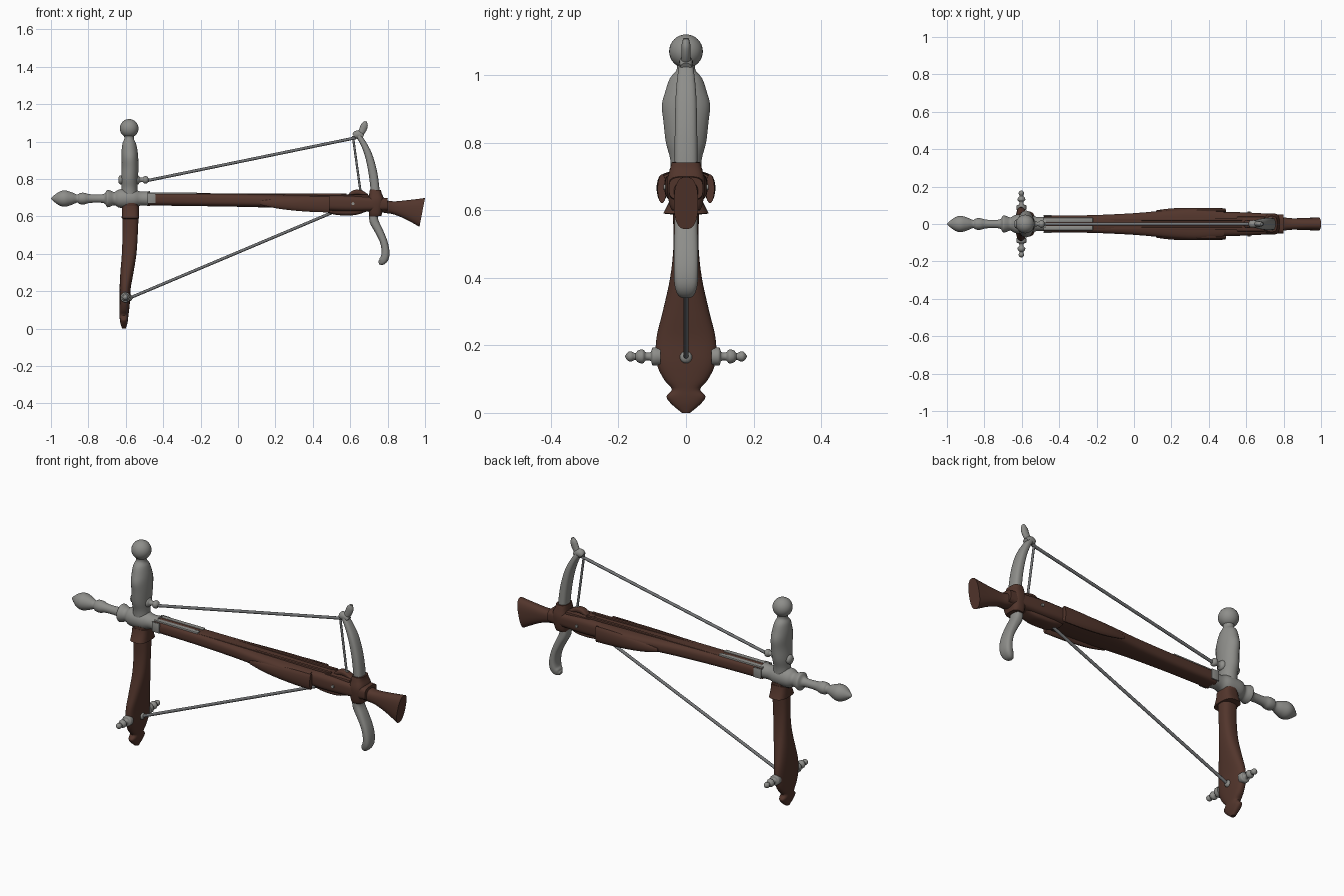
import bpy, bmesh, math
from mathutils import Vector, Matrix


def material(name, rgb):
    m = bpy.data.materials.new(name)
    m.diffuse_color = (*rgb, 1)
    return m


WOOD = material("dark wood", (0.085, 0.036, 0.025))
STEEL = material("grey steel", (0.27, 0.27, 0.255))
CORD = material("dark grey cord", (0.17, 0.175, 0.18))


def finish(bm, name, mat):
    bmesh.ops.recalc_face_normals(bm, faces=bm.faces)
    me = bpy.data.meshes.new(name)
    bm.to_mesh(me)
    bm.free()
    me.materials.append(mat)
    me.shade_smooth()
    me.set_sharp_from_angle(angle=math.radians(38))
    ob = bpy.data.objects.new(name, me)
    bpy.context.collection.objects.link(ob)
    return ob


def spline(pts, steps):
    """Catmull-Rom through the stations."""
    p = [Vector(q) for q in pts]
    out = []
    for i in range(len(p) - 1):
        a, b, c, d = p[max(i - 1, 0)], p[i], p[i + 1], p[min(i + 2, len(p) - 1)]
        for k in range(steps):
            t = k / steps
            out.append(0.5 * (2 * b + (c - a) * t + (2 * a - 5 * b + 4 * c - d) * t * t
                              + (3 * b - a - 3 * c + d) * t ** 3))
    return out + [p[-1]]


def loft(name, pts, mat, power=2, n=20, steps=4, y=0, matrix=None):
    """Superellipse sections (x, z, half width in y, half thickness) along a path in xz."""
    st = spline(pts, steps)
    bm = bmesh.new()
    rings = []
    for i, s in enumerate(st):
        a, b = st[max(i - 1, 0)], st[min(i + 1, len(st) - 1)]
        t = Vector((b[0] - a[0], 0, b[1] - a[1])).normalized()
        nrm = Vector((-t.z, 0, t.x))
        ring = []
        for k in range(n):
            ang = 2 * math.pi * (k + 0.5) / n
            c, d = math.cos(ang), math.sin(ang)
            u = math.copysign(abs(c) ** (2 / power), c) * max(s[2], 0.001)
            v = math.copysign(abs(d) ** (2 / power), d) * max(s[3], 0.001)
            ring.append(bm.verts.new(Vector((s[0], y + u, s[1])) + nrm * v))
        rings.append(ring)
    for r, q in zip(rings, rings[1:]):
        for k in range(n):
            bm.faces.new((r[k], r[(k + 1) % n], q[(k + 1) % n], q[k]))
    bm.faces.new(rings[0])
    bm.faces.new(rings[-1])
    if matrix:
        bmesh.ops.transform(bm, matrix=matrix, verts=bm.verts)
    return finish(bm, name, mat)


def lathe(name, prof, z, mat, **kw):
    """Turned part along x from (x, radius) pairs."""
    return loft(name, [(x, z, r, r) for x, r in prof], mat, **kw)


def box(name, x0, x1, hy, z0, z1, mat, y=0, bevel=0.006):
    bm = bmesh.new()
    bmesh.ops.create_cube(bm, size=1)
    for v in bm.verts:
        v.co = ((x0 + x1) / 2 + v.co.x * (x1 - x0), y + v.co.y * 2 * hy,
                (z0 + z1) / 2 + v.co.z * (z1 - z0))
    bmesh.ops.bevel(bm, geom=bm.edges[:], offset=bevel, segments=2, affect='EDGES', profile=0.5)
    return finish(bm, name, mat)


def cord(name, a, b, r=0.008):
    loft(name, [(*a, r, r), (*b, r, r)], CORD, n=10, steps=1)


# Turned front finial and mount
lathe("front_finial", [(-1, .002), (-.985, .016), (-.955, .037), (-.925, .044), (-.89, .034),
                       (-.86, .022), (-.845, .03), (-.82, .031), (-.795, .024), (-.75, .022),
                       (-.715, .026), (-.70, .046), (-.685, .044), (-.66, .036), (-.63, .05),
                       (-.56, .05), (-.52, .038), (-.47, .04)], .695, STEEL, n=24)

# Upper upright with ball head
loft("upper_post", [(-.58, .69, .045, .045), (-.58, .75, .047, .042), (-.58, .80, .06, .045),
                    (-.577, .86, .067, .045), (-.578, .91, .072, .045), (-.58, .95, .062, .043),
                    (-.582, .99, .048, .036), (-.582, 1.015, .028, .026),
                    (-.582, 1.04, .03, .03)], STEEL, n=24)
bm = bmesh.new()
bmesh.ops.create_uvsphere(bm, u_segments=24, v_segments=16, radius=.05,
                          matrix=Matrix.Translation((-.582, 0, 1.07)))
finish(bm, "ball_head", STEEL)
lathe("upper_cord_peg", [(-.64, .012), (-.63, .024), (-.60, .024), (-.54, .026), (-.525, .014),
                         (-.51, .012), (-.50, .02), (-.485, .018), (-.476, .004)], .795, STEEL)

# Lower wooden grip, wide paddle toward the bottom
loft("lower_grip", [(-.575, .67, .045, .042), (-.575, .60, .04, .043), (-.577, .50, .037, .041),
                    (-.582, .40, .047, .039), (-.594, .30, .069, .035), (-.603, .22, .088, .03),
                    (-.605, .15, .088, .028), (-.608, .10, .066, .026), (-.61, .07, .042, .024),
                    (-.61, .048, .058, .022), (-.61, .025, .042, .018), (-.61, 0, .012, .01)],
     WOOD, power=2.6, n=28)
loft("grip_collar", [(-.575, .655, .045, .045), (-.575, .625, .05, .046),
                     (-.575, .59, .068, .047), (-.575, .587, .04, .04)], WOOD, power=3, n=28, steps=1)

# Side pegs near the bottom of the grip
for s in (1, -1):
    lathe("side_peg", [(.075, .026), (.098, .027), (.104, .014), (.118, .012), (.128, .021),
                       (.142, .018), (.15, .01), (.162, .015), (.172, .013), (.18, .002)], 0, STEEL,
          n=16, matrix=Matrix.Translation((-.602, 0, .167)) @ Matrix.Rotation(s * math.pi / 2, 4, 'Z'))
lathe("lower_cord_stud", [(-.61, .02), (-.575, .018), (-.565, .006)], .165, STEEL, n=12)

# Main stock
loft("stock", [(-.48, .692, .046, .034), (-.25, .69, .047, .035), (0, .686, .058, .035),
               (.22, .681, .078, .036), (.35, .677, .084, .038), (.48, .673, .076, .040)],
     WOOD, power=3, n=28)
loft("stock_rear", [(.47, .671, .064, .042), (.60, .668, .062, .044), (.80, .664, .05, .034)],
     WOOD, power=3.5, n=28)
for s in (1, -1):
    loft("side_cheek", [(.12, .672, .003, .01), (.22, .668, .014, .028), (.36, .665, .016, .040),
                        (.49, .663, .013, .043)], WOOD, n=16, y=s * .071)
    box("top_rail", -.46, .58, .008, .708, .722, WOOD, y=s * .025, bevel=.003)
    box("front_plate", -.485, -.22, .012, .712, .728, STEEL, y=s * .022, bevel=.003)
    box("side_strap", -.485, -.44, .004, .668, .722, STEEL, y=s * .045, bevel=.003)

# Lock under the stock, pin, and cord catch on top
loft("lock_plate", [(.47, .635, .035, .012), (.53, .625, .042, .018), (.62, .624, .042, .018),
                    (.68, .638, .035, .014)], WOOD, power=3)
box("cord_rest", .55, .70, .04, .695, .716, WOOD)
loft("cord_catch", [(.59, .71, .018, .006), (.62, .727, .02, .013), (.655, .727, .02, .013),
                    (.69, .71, .02, .01)], WOOD, power=3)
box("catch_hook", .635, .665, .009, .715, .742, STEEL, bevel=.004)
lathe("lock_pin", [(-.067, .008), (.067, .008)], 0, STEEL, steps=1, n=12,
      matrix=Matrix.Translation((.615, 0, .668)) @ Matrix.Rotation(math.pi / 2, 4, 'Z'))
lathe("lower_cord_ring", [(.50, .008), (.51, .016), (.53, .016), (.545, .006)], .628, STEEL, n=12)

# Limb socket and flared butt
loft("limb_socket", [(.735, .60, .042, .032), (.735, .62, .05, .036), (.738, .68, .057, .044),
                     (.735, .72, .048, .034), (.735, .742, .042, .03)], WOOD, power=3, n=24)
loft("butt", [(.76, .66, .045, .036), (.80, .65, .036, .034), (.84, .645, .031, .036),
              (.91, .635, .032, .054), (.985, .621, .036, .079)], WOOD, power=2.5, n=24)

# Bow limbs
loft("upper_limb", [(.735, .70, .034, .024), (.73, .77, .034, .024), (.718, .85, .033, .023),
                    (.697, .93, .031, .02), (.67, .99, .026, .016), (.645, 1.03, .02, .014)],
     STEEL, power=2.8, n=24)
loft("limb_nock", [(.618, 1.03, .016, .012), (.63, 1.035, .02, .022), (.65, 1.035, .02, .022),
                   (.668, 1.025, .016, .012)], STEEL, n=16)
loft("limb_tip", [(.645, 1.03, .016, .014), (.66, 1.05, .014, .018), (.67, 1.07, .014, .02),
                  (.677, 1.09, .013, .018), (.683, 1.108, .008, .006)], STEEL, n=16)
loft("lower_limb", [(.725, .62, .034, .022), (.727, .575, .034, .024), (.752, .525, .035, .022),
                    (.777, .47, .036, .02), (.788, .42, .036, .021), (.785, .38, .034, .022),
                    (.768, .358, .026, .02), (.752, .352, .012, .008)], STEEL, power=2.8, n=24)

# Cords
cord("upper_cord", (-.49, .79), (.63, 1.02))
cord("draw_cord", (.614, 1.03), (.656, .725), .006)
cord("lower_cord", (-.58, .163), (.52, .627))
